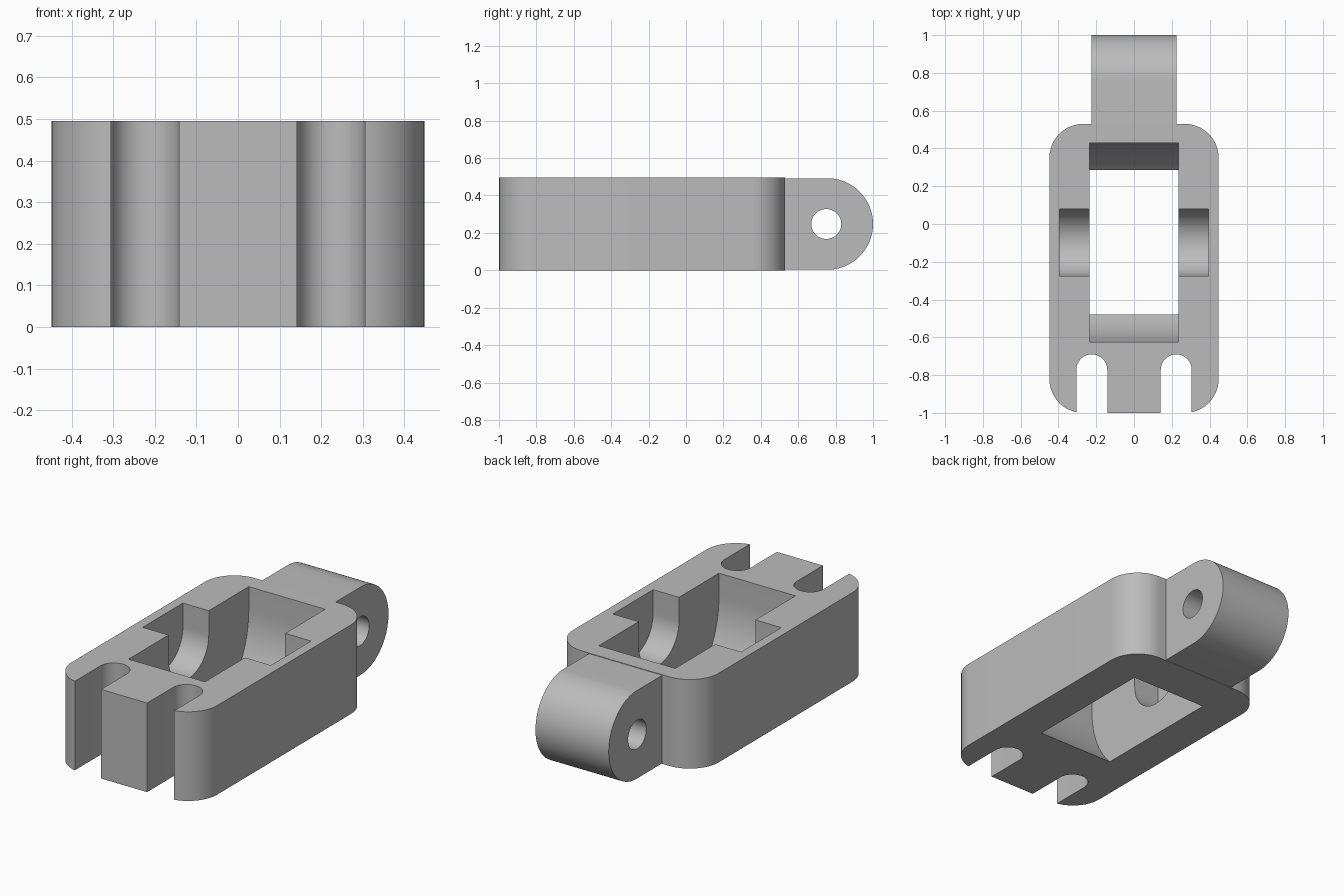
import bpy, bmesh, math
from mathutils import Vector

if "Cube" in bpy.data.objects:
    bpy.data.objects.remove(bpy.data.objects["Cube"], do_unlink=True)

grey = bpy.data.materials.new("plain grey")
grey.use_nodes = True
grey.diffuse_color = (0.5, 0.5, 0.5, 1)
grey.node_tree.nodes["Principled BSDF"].inputs["Base Color"].default_value = (0.5, 0.5, 0.5, 1)


def arc(cx, cy, r, start, end, steps=24):
    """Points on an arc, angles in degrees."""
    angles = [math.radians(start + (end - start) * i / steps) for i in range(steps + 1)]
    return [(cx + r * math.cos(a), cy + r * math.sin(a)) for a in angles]


def prism(name, points, low, high, axis="z"):
    """Extrude a closed outline along z (outline in x, y) or x (outline in y, z)."""
    bm = bmesh.new()
    if axis == "z":
        verts = [bm.verts.new((a, b, low)) for a, b in points]
        move = Vector((0, 0, high - low))
    else:
        verts = [bm.verts.new((low, a, b)) for a, b in points]
        move = Vector((high - low, 0, 0))
    face = bm.faces.new(verts)
    new = bmesh.ops.extrude_face_region(bm, geom=[face], use_keep_orig=True)["geom"]
    bmesh.ops.translate(bm, vec=move, verts=[v for v in new if isinstance(v, bmesh.types.BMVert)])
    bmesh.ops.recalc_face_normals(bm, faces=bm.faces)
    mesh = bpy.data.meshes.new(name)
    bm.to_mesh(mesh)
    bm.free()
    mesh.materials.append(grey)
    obj = bpy.data.objects.new(name, mesh)
    bpy.context.collection.objects.link(obj)
    return obj


def select(obj):
    bpy.ops.object.select_all(action="DESELECT")
    obj.select_set(True)
    bpy.context.view_layer.objects.active = obj


def cut(obj, cutter):
    """Subtract the cutter, then discard it."""
    cutter.hide_render = True
    select(obj)
    mod = obj.modifiers.new("cut", "BOOLEAN")
    mod.operation, mod.solver, mod.object = "DIFFERENCE", "EXACT", cutter
    bpy.ops.object.modifier_apply(modifier=mod.name)
    bpy.data.objects.remove(cutter, do_unlink=True)


def finish(obj):
    select(obj)
    bpy.ops.object.shade_smooth_by_angle(angle=math.radians(25))


HEIGHT, HALF, FRONT, BACK, CORNER = 0.495, 0.448, -1.0, 0.53, 0.18
AXLE_Y, AXLE_Z = -0.0975, 0.363

# Body: rounded rectangle block
inner = HALF - CORNER
outline = (arc(inner, BACK - CORNER, CORNER, 0, 90) + arc(-inner, BACK - CORNER, CORNER, 90, 180)
           + arc(-inner, FRONT + CORNER, CORNER, 180, 270) + arc(inner, FRONT + CORNER, CORNER, 270, 360))
body = prism("body", outline, 0, HEIGHT)


def cradle(name, radius, half_width):
    """U-shaped cutter, round below the axle and straight above it."""
    points = arc(AXLE_Y, AXLE_Z, radius, 180, 360, 48)
    points += [(AXLE_Y + radius, 0.7), (AXLE_Y - radius, 0.7)]
    return prism(name, points, -half_width, half_width, "x")


# Wheel cavity through the floor, and the axle seats beside it
cut(body, cradle("wheel_cutter", 0.5275, 0.235))
cut(body, cradle("axle_cutter", 0.1765, 0.394))

# Two round-ended slots in the front
for side in (-1, 1):
    cx, r = side * 0.2235, 0.082
    slot = arc(cx, -0.772, r, 0, 180) + [(cx - r, -1.2), (cx + r, -1.2)]
    cut(body, prism("slot_cutter", slot, -0.1, 0.7))
finish(body)

# Rear hinge lug with its pin hole
r = 0.2445
lug_outline = arc(1 - r, HEIGHT / 2, r, -90, 90, 48)
lug_outline += [(0.5, HEIGHT / 2 + r), (0.5, HEIGHT / 2 - r)]
lug = prism("hinge_lug", lug_outline, -0.225, 0.225, "x")
cut(lug, prism("pin_cutter", arc(0.75, HEIGHT / 2, 0.08, 0, 352.5, 47), -0.4, 0.4, "x"))
finish(lug)
